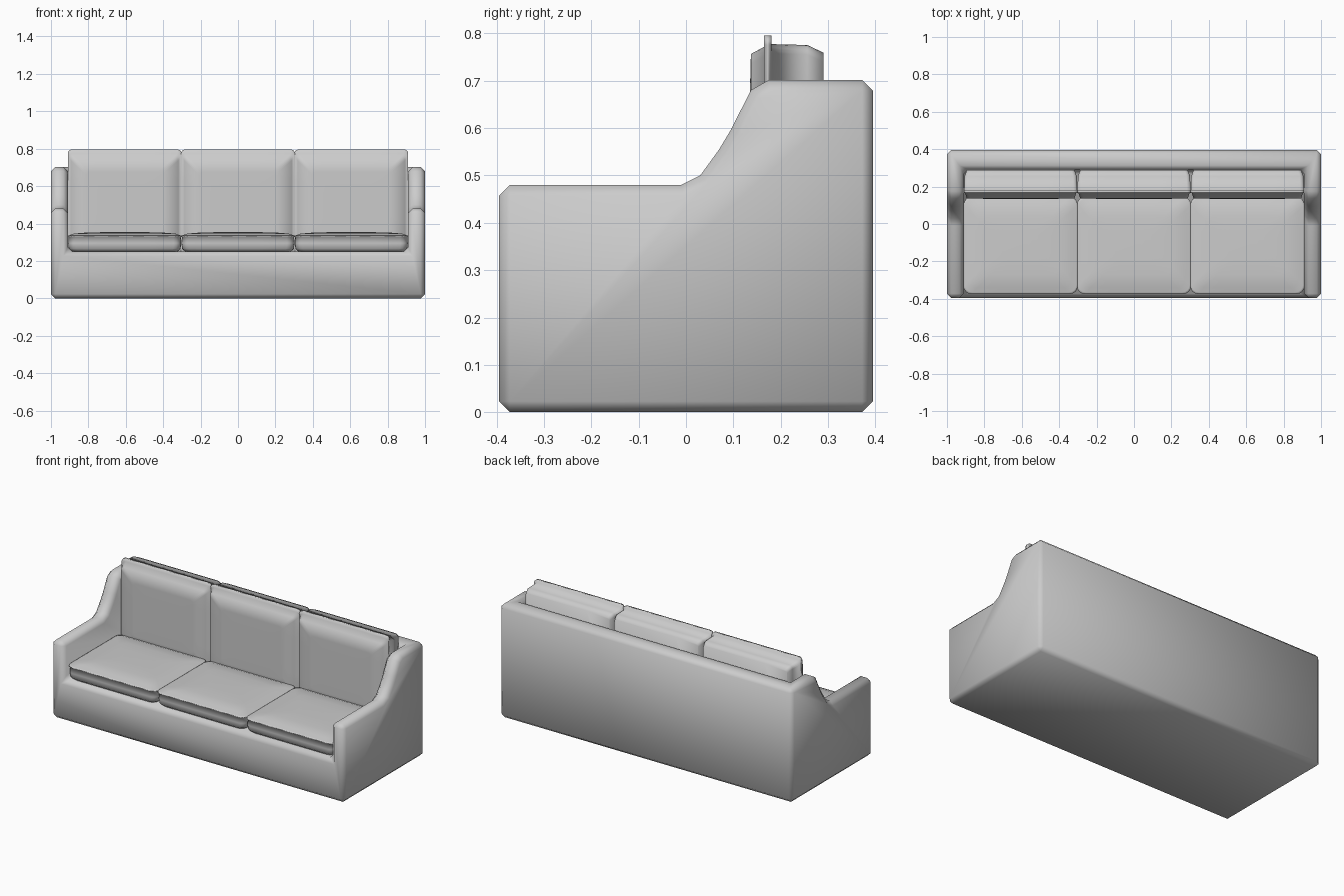
import bpy, bmesh, math
from mathutils import Matrix, Vector

cube = bpy.data.objects.get("Cube")
if cube:
    bpy.data.objects.remove(cube, do_unlink=True)

# Upholstery colour
fabric = bpy.data.materials.new("grey fabric")
fabric.use_nodes = True
GREY = (0.6, 0.6, 0.6, 1)
fabric.diffuse_color = GREY
fabric.node_tree.nodes["Principled BSDF"].inputs["Base Color"].default_value = GREY


def make_object(name, bm, smooth=True):
    bmesh.ops.recalc_face_normals(bm, faces=bm.faces)
    for face in bm.faces:
        face.smooth = smooth
    mesh = bpy.data.meshes.new(name)
    bm.to_mesh(mesh)
    bm.free()
    mesh.materials.append(fabric)
    obj = bpy.data.objects.new(name, mesh)
    bpy.context.collection.objects.link(obj)
    return obj


# Frame: side outline drawn across the full width, then hollowed for the seat
outline = [(-0.395, 0), (-0.395, 0.48), (-0.01, 0.48), (0.03, 0.5), (0.07, 0.555),
           (0.095, 0.597), (0.137, 0.68), (0.175, 0.702), (0.395, 0.702), (0.395, 0)]
bm = bmesh.new()
side = bm.faces.new([bm.verts.new((-1, y, z)) for y, z in outline])
extruded = bmesh.ops.extrude_face_region(bm, geom=[side])["geom"]
bmesh.ops.translate(bm, vec=(2, 0, 0),
                    verts=[v for v in extruded if isinstance(v, bmesh.types.BMVert)])
frame = make_object("sofa_frame", bm)

# Cutter for the space between the arms
bm = bmesh.new()
bmesh.ops.create_cube(bm, size=1, matrix=Matrix.Translation((0, -0.105, 0.65))
                      @ Matrix.Diagonal((1.82, 0.79, 0.8, 1)))
cutter = make_object("seat_space_cutter", bm)
cutter.hide_render = True
cutter.hide_set(True)
cutter.display_type = 'WIRE'

hollow = frame.modifiers.new("Hollow", 'BOOLEAN')
hollow.operation = 'DIFFERENCE'
hollow.solver = 'EXACT'
hollow.object = cutter
soft = frame.modifiers.new("Soft edges", 'BEVEL')
soft.width = 0.023
soft.segments = 1
soft.limit_method = 'ANGLE'
soft.angle_limit = math.radians(40)

# Apply the frame modifiers so the cutter can go
bpy.context.view_layer.update()
evaluated = frame.evaluated_get(bpy.context.evaluated_depsgraph_get())
frame.data = bpy.data.meshes.new_from_object(evaluated)
frame.modifiers.clear()
bpy.data.objects.remove(cutter, do_unlink=True)
frame.data.polygons.foreach_set("use_smooth", [True] * len(frame.data.polygons))


def rounded_ring(half_u, half_v, radius, steps=4):
    """Rounded rectangle, with extra points along each straight side."""
    corners = [(1, 1), (-1, 1), (-1, -1), (1, -1)]
    arcs = []
    for i, (su, sv) in enumerate(corners):
        centre = Vector((su * (half_u - radius), sv * (half_v - radius)))
        arcs.append([centre + radius * Vector((math.cos(a), math.sin(a)))
                     for a in [(i + k / steps) * math.pi / 2 for k in range(steps + 1)]])
    points = []
    for i, arc in enumerate(arcs):
        points += arc
        points += [arc[-1].lerp(arcs[(i + 1) % 4][0], t) for t in (0.25, 0.5, 0.75)]
    return points


def cushion(name, size_u, size_v, radius, layers, matrix):
    """Stack rounded rings; each layer is (inset u, inset v, height)."""
    bm = bmesh.new()
    rings = []
    for inset_u, inset_v, height in layers:
        ring = rounded_ring(size_u / 2 - inset_u, size_v / 2 - inset_v, radius)
        rings.append([bm.verts.new((p.x, p.y, height)) for p in ring])
    for low, high in zip(rings, rings[1:]):
        for i in range(len(low)):
            j = (i + 1) % len(low)
            bm.faces.new((low[i], low[j], high[j], high[i]))
    bm.faces.new(rings[0])
    bm.faces.new(rings[-1])
    bmesh.ops.transform(bm, matrix=matrix, verts=bm.verts)
    return make_object(name, bm)


# Layers from underside to crown, with a thin raised piping near the face
seat_layers = [(0.02, 0.02, 0), (0.003, 0.004, 0.015), (0, 0, 0.045), (0.002, 0.002, 0.077),
               (-0.002, -0.004, 0.08), (-0.002, -0.004, 0.086), (0.005, 0.005, 0.087),
               (0.03, 0.03, 0.096), (0.1, 0.1, 0.102), (0.2, 0.18, 0.104)]
back_layers = [(0.015, 0.018, 0), (0.002, 0.002, 0.034), (0, 0, 0.114),
               (-0.002, -0.018, 0.109), (-0.002, -0.018, 0.125), (0.002, 0.002, 0.118),
               (0.015, 0.021, 0.153), (0.1, 0.1, 0.155), (0.2, 0.18, 0.155)]
face_forward = Matrix.Rotation(math.pi / 2, 4, 'X')

for label, x in (("right", -0.606), ("middle", 0), ("left", 0.606)):
    cushion(label + "_seat_cushion", 0.604, 0.51, 0.04, seat_layers,
            Matrix.Translation((x, -0.115, 0.25)))
    cushion(label + "_back_cushion", 0.604, 0.525, 0.02, back_layers,
            Matrix.Translation((x, 0.29, 0.515)) @ face_forward)
